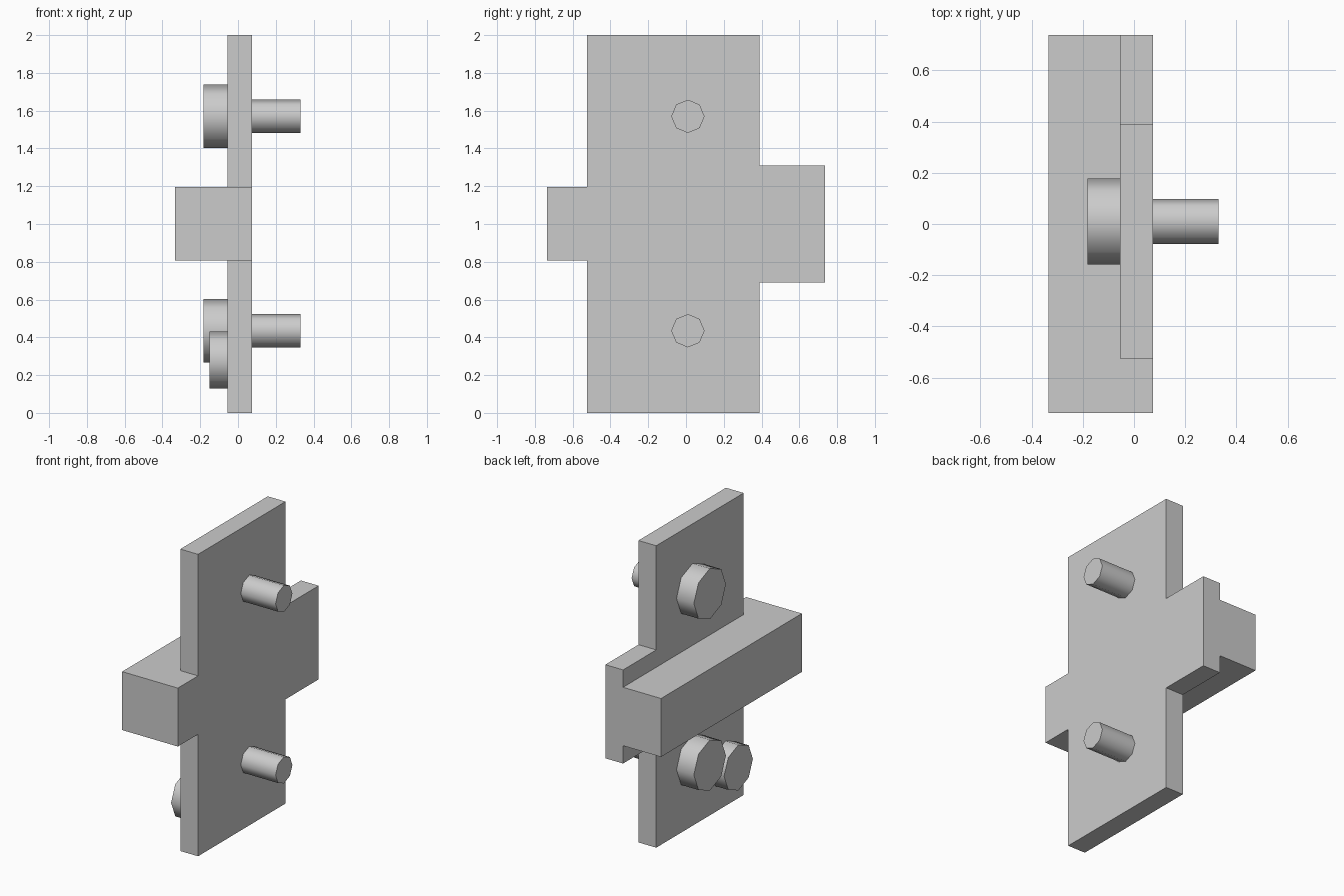
import bpy, bmesh
from math import radians
from mathutils import Matrix

if "Cube" in bpy.data.objects:
    bpy.data.objects.remove(bpy.data.objects["Cube"])

PLATE_BACK, PLATE_FRONT = -0.055, 0.075
BAR_BACK = -0.333


def extrude_profile(name, profile, x0, x1):
    """Extrude a (y, z) outline along x."""
    bm = bmesh.new()
    face = bm.faces.new([bm.verts.new((x0, y, z)) for y, z in profile])
    ext = bmesh.ops.extrude_face_region(bm, geom=[face])
    moved = [v for v in ext["geom"] if isinstance(v, bmesh.types.BMVert)]
    bmesh.ops.translate(bm, verts=moved, vec=(x1 - x0, 0, 0))
    bmesh.ops.recalc_face_normals(bm, faces=bm.faces)
    mesh = bpy.data.meshes.new(name)
    bm.to_mesh(mesh)
    bm.free()
    obj = bpy.data.objects.new(name, mesh)
    bpy.context.collection.objects.link(obj)
    return obj


def octagon_rod(name, y, z, radius, x0, x1):
    """Eight-sided cylinder along x with smooth sides and a corner on top."""
    bpy.ops.mesh.primitive_cylinder_add(vertices=8, radius=radius, depth=x1 - x0)
    obj = bpy.context.object
    obj.name = name
    obj.data.transform(Matrix.Rotation(radians(90), 4, 'Y'))
    obj.location = ((x0 + x1) / 2, y, z)
    bpy.ops.object.shade_smooth_by_angle(angle=radians(50))
    return obj


# Cross-shaped door plate with a narrow and a wide side tab
extrude_profile("plate", [
    (-0.525, 0), (0.39, 0), (0.39, 0.69), (0.737, 0.69),
    (0.737, 1.31), (0.39, 1.31), (0.39, 2), (-0.525, 2),
    (-0.525, 1.195), (-0.737, 1.195), (-0.737, 0.808), (-0.525, 0.808),
], PLATE_BACK, PLATE_FRONT)

# Horizontal bar across the rear of the plate
extrude_profile("cross_bar", [
    (-0.737, 0.808), (0.737, 0.808), (0.737, 1.195), (-0.737, 1.195),
], BAR_BACK, PLATE_BACK)

# Pins on one side and round knobs on the other, upper and lower
for label, z in (("upper", 1.57), ("lower", 0.435)):
    octagon_rod(label + "_pin", 0.01, z, 0.088, PLATE_FRONT - 0.05, 0.33)
    octagon_rod(label + "_knob", 0.01, z, 0.168, -0.182, PLATE_BACK + 0.02)

# Extra smaller knob beside the lower one
octagon_rod("small_knob", -0.335, 0.279, 0.151, -0.15, PLATE_BACK + 0.02)
